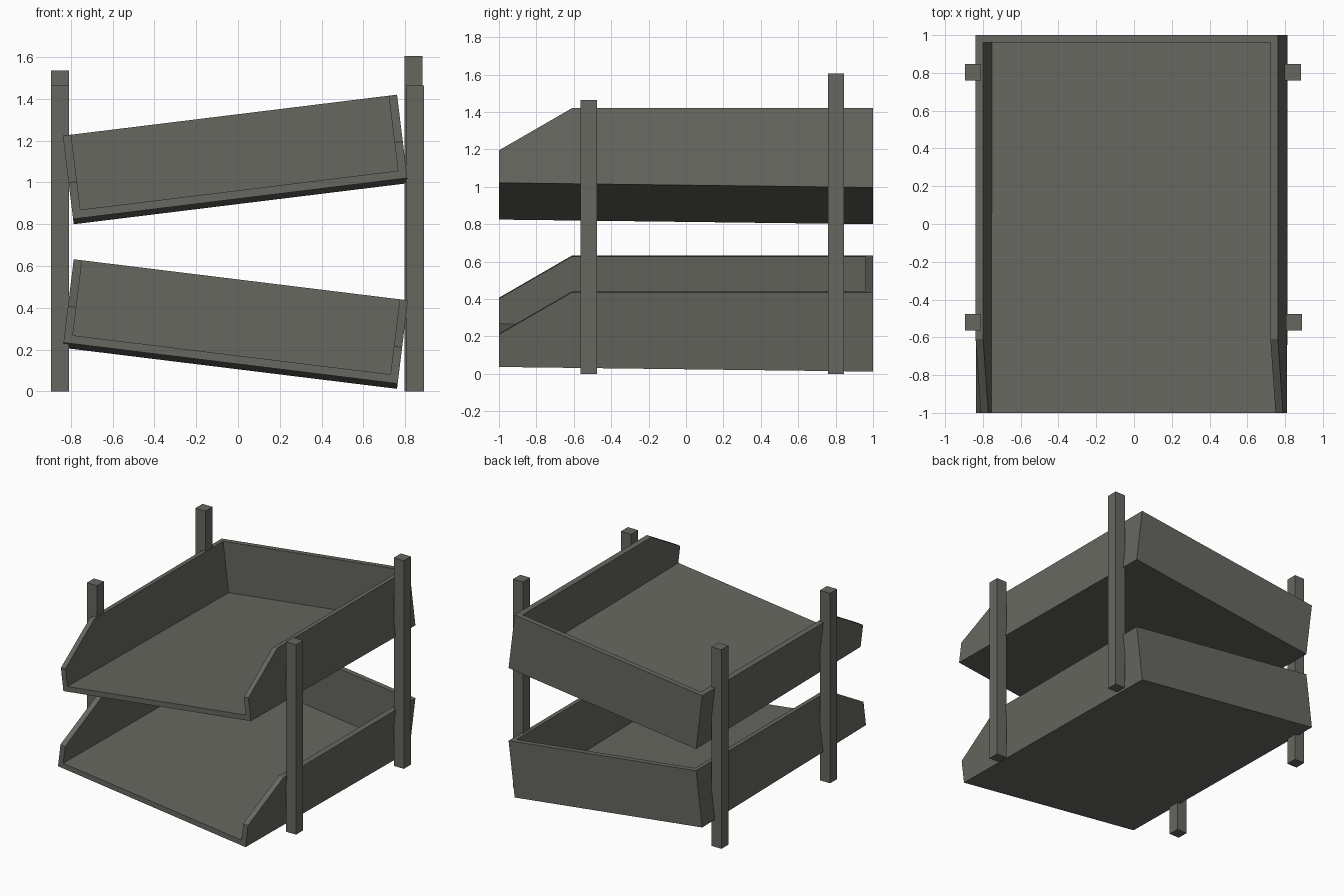
import bpy, bmesh, math
from mathutils import Matrix

if "Cube" in bpy.data.objects:
    bpy.data.objects.remove(bpy.data.objects["Cube"])

grey = bpy.data.materials.new("warm dark grey")
grey.diffuse_color = (0.135, 0.135, 0.118, 1)
grey.use_nodes = True
grey.node_tree.nodes["Principled BSDF"].inputs["Base Color"].default_value = grey.diffuse_color

W, H, T = 1.612, 0.427, 0.04   # tray width, height, board thickness
RISE = 0.025                   # underside rises slightly to the front


def extrude_profile(bm, profile, x0, x1):
    """Solid from a (y, z) outline swept along x."""
    a = [bm.verts.new((x0, y, z - H / 2)) for y, z in profile]
    b = [bm.verts.new((x1, y, z - H / 2)) for y, z in profile]
    bm.faces.new(a)
    bm.faces.new(b[::-1])
    n = len(profile)
    for i in range(n):
        j = (i + 1) % n
        bm.faces.new((a[i], b[i], b[j], a[j]))


def finish(bm, name):
    bmesh.ops.recalc_face_normals(bm, faces=bm.faces)
    mesh = bpy.data.meshes.new(name)
    bm.to_mesh(mesh)
    bm.free()
    mesh.materials.append(grey)
    obj = bpy.data.objects.new(name, mesh)
    bpy.context.collection.objects.link(obj)
    return obj


def tray(name, z, tilt):
    bm = bmesh.new()
    side = [(-1, RISE), (1, 0), (1, H), (-0.61, H), (-1, 0.2)]
    floor = [(-1, RISE), (1, 0), (1, T), (-1, RISE + T)]
    back = [(1 - T, T), (1, T), (1, H), (1 - T, H)]
    # side walls
    extrude_profile(bm, side, -W / 2, -W / 2 + T)
    extrude_profile(bm, side, W / 2 - T, W / 2)
    # floor and back wall
    for profile in (floor, back):
        extrude_profile(bm, profile, -W / 2 + T, W / 2 - T)
    bmesh.ops.transform(bm, verts=bm.verts, matrix=Matrix.Translation((-0.0125, 0, z))
                        @ Matrix.Rotation(math.radians(tilt), 4, 'Y'))
    finish(bm, name)


def post(name, x, y, height):
    bm = bmesh.new()
    bmesh.ops.create_cube(bm, size=1)
    bmesh.ops.transform(bm, verts=bm.verts, matrix=Matrix.Translation((x, y, height / 2))
                        @ Matrix.Diagonal((0.086, 0.086, height, 1)))
    finish(bm, name)


# two trays leaning opposite ways
tray("upper_tray", 1.11, -7)
tray("lower_tray", 0.322, 7)

# four posts of uneven height
post("front_left_post", -0.852, -0.52, 1.465)
post("back_left_post", -0.852, 0.803, 1.535)
post("front_right_post", 0.847, -0.52, 1.465)
post("back_right_post", 0.84, 0.803, 1.605)
